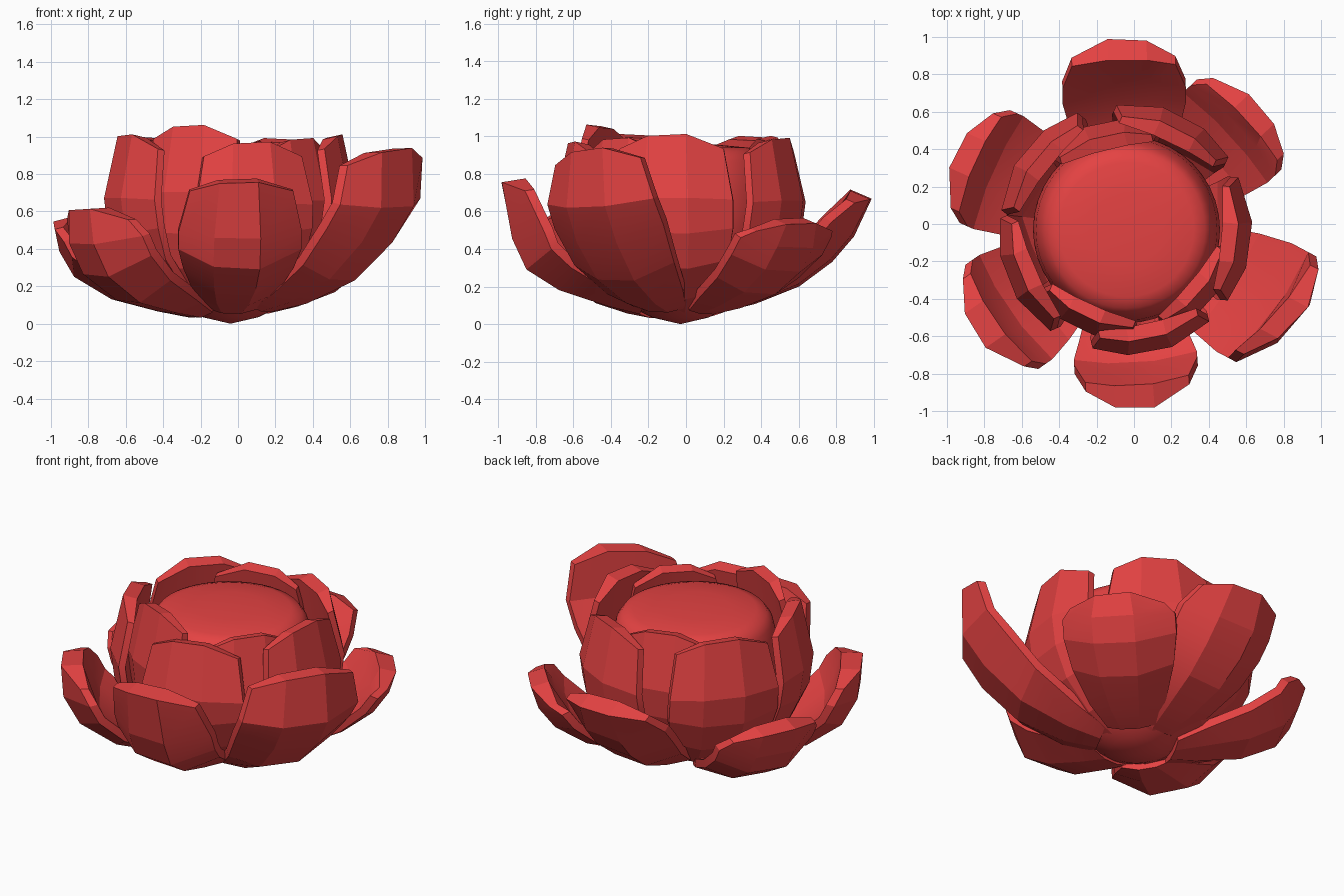
import bpy, bmesh, math
from mathutils import Vector, Matrix

if "Cube" in bpy.data.objects:
    bpy.data.objects.remove(bpy.data.objects["Cube"])

CX, CY = -0.04, -0.03
red = bpy.data.materials.new("petal red")
red.diffuse_color = (0.78, 0.055, 0.055, 1)
red.use_nodes = True
red.node_tree.nodes["Principled BSDF"].inputs["Base Color"].default_value = red.diffuse_color


def finish(name, bm, angle):
    bmesh.ops.recalc_face_normals(bm, faces=bm.faces)
    me = bpy.data.meshes.new(name)
    bm.to_mesh(me)
    bm.free()
    me.materials.append(red)
    ob = bpy.data.objects.new(name, me)
    ob.location = (CX, CY, 0)
    bpy.context.collection.objects.link(ob)
    bpy.ops.object.select_all(action='DESELECT')
    bpy.context.view_layer.objects.active = ob
    ob.select_set(True)
    bpy.ops.object.shade_smooth_by_angle(angle=math.radians(angle))


# Rounded flower heart: a smooth lathe with a shallow domed top
def heart():
    prof = [(0, 0), (.15, .035), (.28, .1), (.4, .22), (.47, .4), (.5, .58), (.485, .74),
            (.455, .87), (.42, .92), (.36, .94), (.2, .955), (0, .96)]
    bm = bmesh.new()
    vs = [bm.verts.new((r, 0, z)) for r, z in prof]
    es = [bm.edges.new(p) for p in zip(vs, vs[1:])]
    bmesh.ops.spin(bm, geom=vs + es, cent=(0, 0, 0), axis=(0, 0, 1),
                   angle=math.tau, steps=40, use_merge=True)
    bmesh.ops.remove_doubles(bm, verts=bm.verts, dist=1e-4)
    finish("flower_heart", bm, 60)


# Thick petal: cupped outer skin, flatter inner skin, closed all round.
# Rows follow a radius/height profile, columns bend across the width.
WIDTH = [.42, .68, .9, 1, 1, .84]
COLS = [-1, -.45, .3, 1]


def petal(name, az, prof, w, cup, yaw=0, tilt=0, thick=.05):
    bm = bmesh.new()
    rot = Matrix.Rotation(math.radians(az), 3, 'Z')
    n, last = len(COLS), len(prof) - 1
    rings = []
    for i, (r, z) in enumerate(prof):
        a, b = prof[max(0, i - 1)], prof[min(last, i + 1)]
        along = Vector((b[0] - a[0], 0, b[1] - a[1])).normalized()
        inward = Vector((-along.z, 0, along.x))
        hw = w * WIDTH[i]
        outer, inner = [], []
        for u in COLS:
            t = u * hw
            base = Vector((r + yaw * u * i / last, t, z + tilt * u * i / last))
            if i == last:
                base.z -= .07 * u * u
            outer.append(bm.verts.new(rot @ (base + inward * cup * t * t)))
            depth = thick + cup * (.3 * t * t + .7 * hw * hw)
            inner.append(bm.verts.new(rot @ (base + inward * depth)))
        rings.append(outer + inner[::-1])
    for a, b in zip(rings, rings[1:]):
        for j in range(2 * n):
            k = (j + 1) % (2 * n)
            bm.faces.new((a[j], a[k], b[k], b[j]))
    for ring in (rings[0], rings[-1]):
        for j in range(n - 1):
            bm.faces.new((ring[j], ring[j + 1], ring[2 * n - 2 - j], ring[2 * n - 1 - j]))
    finish(name, bm, 14)


heart()

# Outer ring: six open petals, each opened to a different height
outer = [
    ("back", 91, [(.22, .06), (.4, .1), (.64, .19), (.82, .32), (.94, .46), (1.03, .67)], .33, 1.5, 0, 0),
    ("back_right", 43, [(.22, .05), (.4, .08), (.65, .15), (.84, .27), (.94, .4), (.98, .54)], .33, 1.2, 0, 0),
    ("right", -28, [(.22, .06), (.42, .1), (.7, .22), (.92, .42), (1.05, .62), (1.04, .94)], .35, 1.2, .07, .02),
    ("front", -86, [(.22, .05), (.4, .09), (.66, .17), (.84, .28), (.92, .45), (.97, .76)], .33, 1.6, 0, 0),
    ("front_left", -145, [(.22, .03), (.4, .05), (.66, .1), (.88, .24), (.98, .42), (.99, .62)], .34, 1.5, 0, 0),
    ("back_left", 156, [(.22, .03), (.4, .06), (.66, .12), (.88, .24), (.97, .38), (1.01, .55)], .33, 1.4, 0, 0),
]
for side, *args in outer:
    petal("outer_petal_" + side, *args)

# Inner ring: upright petals hugging the heart
INNER = [(.2, .06), (.38, .13), (.56, .29), (.65, .48), (.675, .66), (.6, 1.0)]
for i, (az, dr, top, w) in enumerate([
        (-77, 0, .98, .32), (-5, 0, 1.02, .33), (65, .01, 1.0, .33),
        (142, .02, 1.01, .33), (-156, .02, 1.02, .33),
        (104, -.08, 1.01, .3), (-114, -.08, 1.07, .29), (-40, -.08, 1.0, .29)]):
    prof = [(r + dr * min(1, z * 3), z * top if z > .5 else z) for r, z in INNER]
    petal("inner_petal_%d" % (i + 1), az, prof, w, .95, 0, 0, .04)
